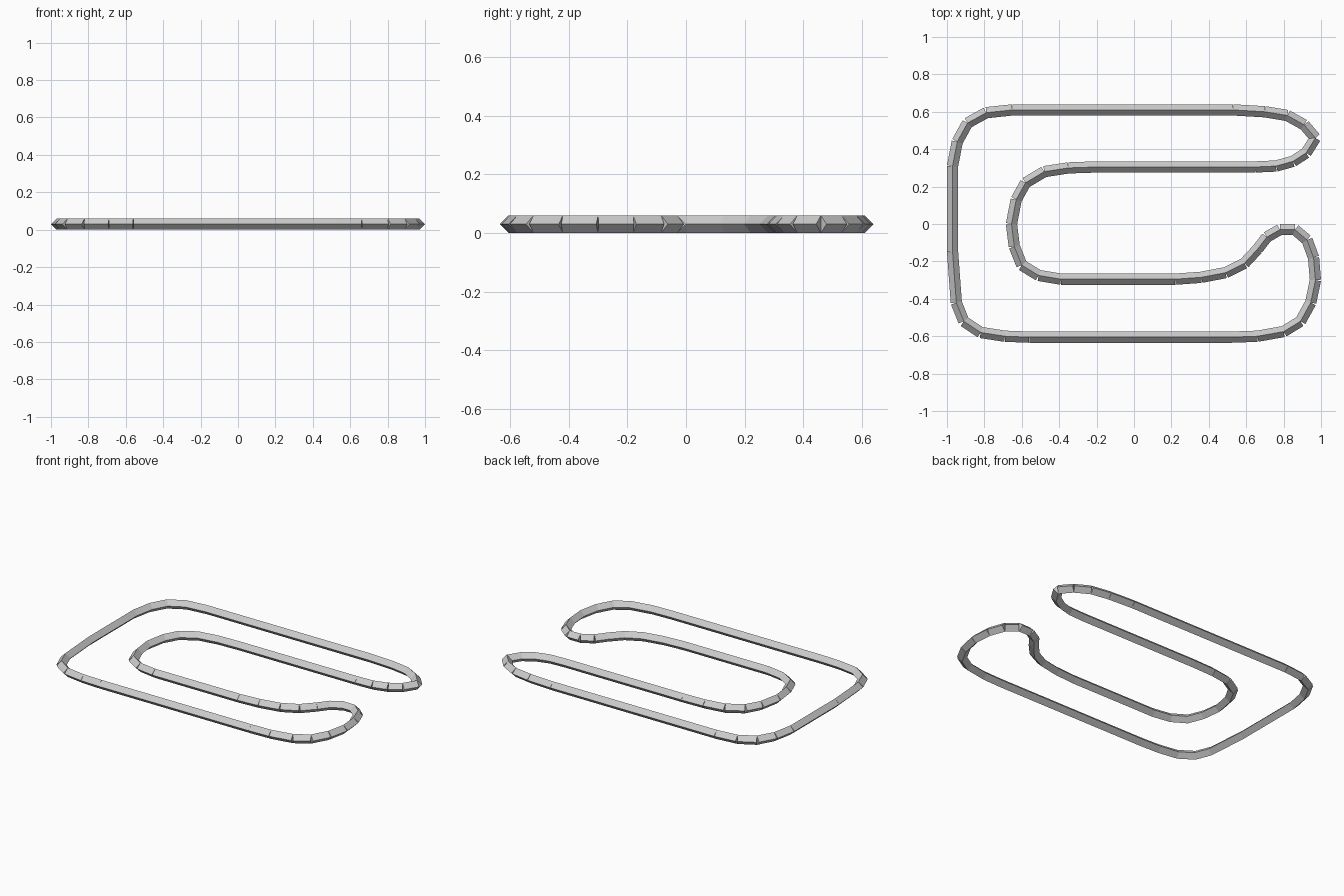
import bpy
import bmesh
from mathutils import Vector

RADIUS = 0.03  # half height of the diamond-shaped section

# remove the default object
default_cube = bpy.data.objects.get("Cube")
if default_cube is not None:
    bpy.data.objects.remove(default_cube, do_unlink=True)


def make_material(name, colour):
    material = bpy.data.materials.new(name)
    material.use_nodes = True
    material.diffuse_color = colour
    shader = next(node for node in material.node_tree.nodes
                  if node.type == "BSDF_PRINCIPLED")
    shader.inputs["Base Color"].default_value = colour
    return material


def add_bar(bm, start, end):
    """Add one straight, capped, four-sided bar with a corner pointing up."""
    along = (end - start).normalized()
    up = Vector((0, 0, 1))
    side = up.cross(along)
    directions = (side, up, -side, -up)
    first = [bm.verts.new(start + d * RADIUS) for d in directions]
    last = [bm.verts.new(end + d * RADIUS) for d in directions]
    for i in range(len(directions)):
        j = (i + 1) % len(directions)
        bm.faces.new((first[i], first[j], last[j], last[i]))
    bm.faces.new(first[::-1])
    bm.faces.new(last)


# centre line of the circuit in hundredths, clockwise, one bend per row
bends = {
    "back_left": [(-97, 31), (-94.5, 44), (-89, 54), (-79, 59.5), (-65, 61), (-52, 61)],
    "back_right": [(53, 61), (70, 60), (82, 58), (91, 53), (97, 46)],
    "inner_right": [(92, 38), (85, 33.5), (76, 31), (65, 30.5)],
    "inner_left": [(-20, 30.5), (-35, 30), (-48, 28), (-58, 22), (-63, 13), (-65.5, 0),
                   (-64, -12), (-60, -22), (-51, -27.5), (-39, -29.5)],
    "sweep": [(22, -29.5), (36, -28.5), (49, -26), (59, -21), (66, -13.5), (71, -7)],
    "hook": [(78, -3), (86, -3), (92.5, -8.5), (96, -18), (97, -30), (94.5, -42)],
    "front_right": [(89, -52), (80, -57.5), (66, -60), (52, -60.5)],
    "front_left": [(-56, -60.5), (-69, -60), (-82, -58), (-91, -52), (-95, -42), (-97, -15)],
}
path = [Vector((x / 100, y / 100, RADIUS)) for bend in bends.values() for x, y in bend]

# closed ring of separate straight bars, butted end to end
bm = bmesh.new()
for index, point in enumerate(path):
    add_bar(bm, point, path[(index + 1) % len(path)])
bmesh.ops.recalc_face_normals(bm, faces=bm.faces[:])

mesh = bpy.data.meshes.new("circuit_rail")
bm.to_mesh(mesh)
bm.free()
mesh.materials.append(make_material("light grey", (0.6, 0.6, 0.6, 1)))
rail = bpy.data.objects.new("circuit_rail", mesh)
bpy.context.collection.objects.link(rail)
